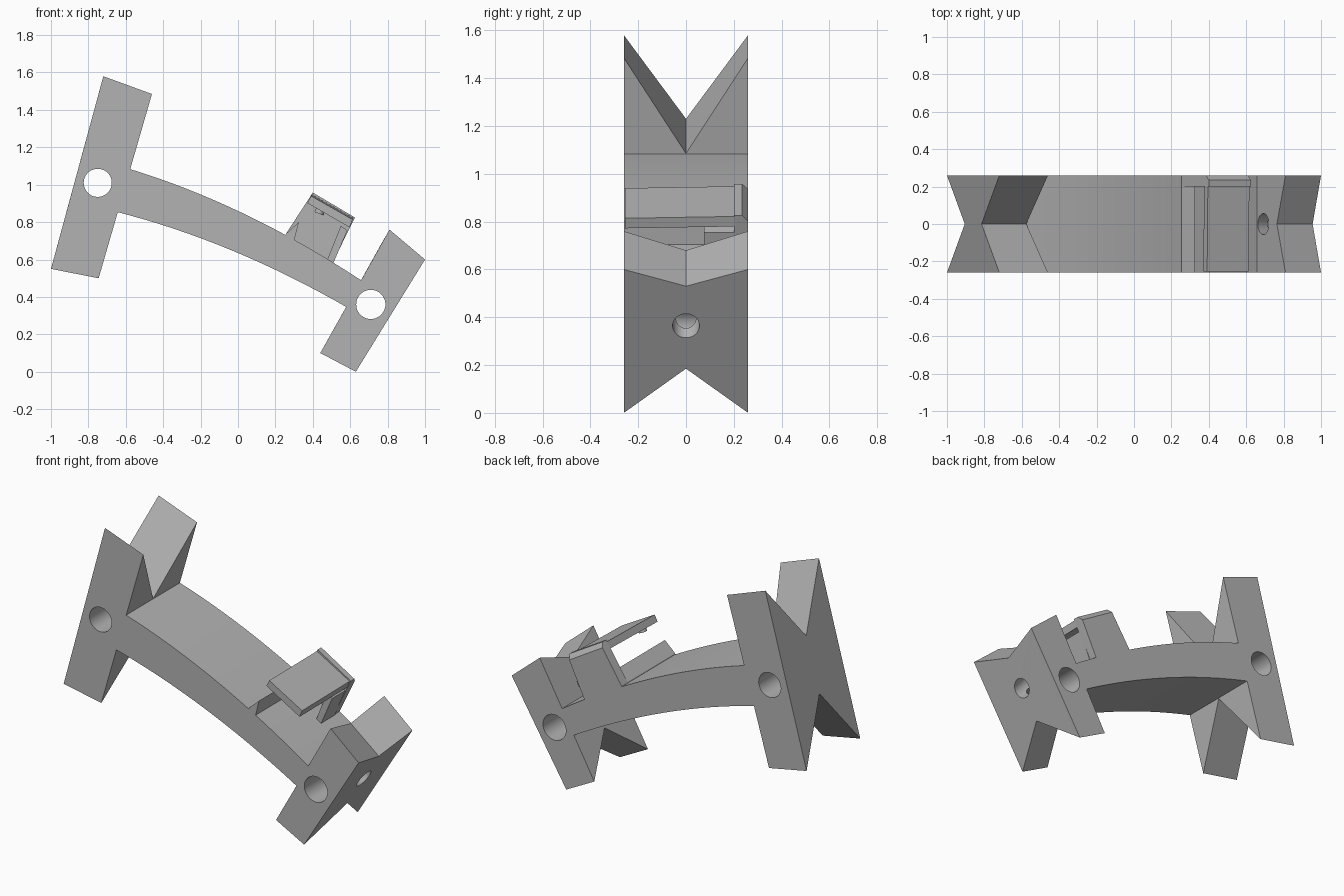
import bpy, bmesh
from mathutils import Vector

if "Cube" in bpy.data.objects:
    bpy.data.objects.remove(bpy.data.objects["Cube"], do_unlink=True)

HALF = 0.26  # half of the model's depth

grey = bpy.data.materials.new("plain grey")
grey.use_nodes = True
colour = (0.45, 0.45, 0.45, 1)
grey.diffuse_color = colour
grey.node_tree.nodes["Principled BSDF"].inputs["Base Color"].default_value = colour


def make_object(name, bm):
    bmesh.ops.recalc_face_normals(bm, faces=bm.faces)
    mesh = bpy.data.meshes.new(name)
    bm.to_mesh(mesh)
    bm.free()
    mesh.materials.append(grey)
    obj = bpy.data.objects.new(name, mesh)
    bpy.context.collection.objects.link(obj)
    return obj


def loft(name, sections):
    """Join side profiles, given as (y, [(x, z), ...]), into one solid."""
    bm = bmesh.new()
    rings = [[bm.verts.new((x, y, z)) for x, z in pts] for y, pts in sections]
    for a, b in zip(rings, rings[1:]):
        for i in range(len(a)):
            j = (i + 1) % len(a)
            bm.faces.new((a[i], a[j], b[j], b[i]))
    bm.faces.new(rings[0])
    bm.faces.new(rings[-1])
    return make_object(name, bm)


def rod(name, start, end, radius, sides=48):
    start, end = Vector(start), Vector(end)
    axis = end - start
    bm = bmesh.new()
    bmesh.ops.create_cone(bm, cap_ends=True, segments=sides, radius1=radius,
                          radius2=radius, depth=axis.length)
    bm.transform(axis.to_track_quat("Z", "Y").to_matrix().to_4x4())
    bmesh.ops.translate(bm, verts=bm.verts, vec=(start + end) / 2)
    return make_object(name, bm)


def drill(obj, start, end, radius):
    cutter = rod("hole_cutter", start, end, radius)
    cutter.hide_render = True
    mod = obj.modifiers.new("hole", "BOOLEAN")
    mod.operation = "DIFFERENCE"
    mod.solver = "EXACT"
    mod.object = cutter
    bpy.context.view_layer.objects.active = obj
    bpy.ops.object.modifier_apply(modifier=mod.name)
    bpy.data.objects.remove(cutter, do_unlink=True)


def notched_block(name, outer, middle):
    return loft(name, [(-HALF, outer), (0, middle), (HALF, outer)])


# End blocks with V notches at top and bottom
tall_block = notched_block(
    "tall_end_block",
    [(-0.72, 1.58), (-0.46, 1.485), (-0.745, 0.5), (-1, 0.55)],
    [(-0.815, 1.23), (-0.576, 1.085), (-0.645, 0.85), (-0.905, 0.9)])
short_block = notched_block(
    "short_end_block",
    [(0.81, 0.76), (1, 0.6), (0.63, 0), (0.44, 0.1)],
    [(0.764, 0.68), (0.955, 0.53), (0.742, 0.185), (0.552, 0.3)])

# Cross holes and the slanting hole through the short block
drill(tall_block, (-0.75, -0.4, 1.01), (-0.75, 0.4, 1.01), 0.075)
drill(short_block, (0.71, -0.4, 0.36), (0.71, 0.4, 0.36), 0.078)
drill(short_block, (0.935, 0, 0.27), (0.61, 0, 0.643), 0.056)


# Bowed bar between the blocks
def bow(a, b, rise, steps=16):
    pts = []
    for i in range(steps + 1):
        t = i / steps
        pts.append((a[0] + (b[0] - a[0]) * t,
                    a[1] + (b[1] - a[1]) * t + 4 * rise * t * (1 - t)))
    return pts


top = bow((-0.585, 1.086), (0.66, 0.488), 0.055)
bottom = bow((-0.65, 0.855), (0.59, 0.34), 0.05)
bar_profile = top + bottom[::-1]
bar = loft("curved_bar", [(-HALF, bar_profile), (HALF, bar_profile)])

# Clip: low ridge, rear wall with a chamfered edge, side web, roof plate and peg
ridge = [(0.25, 0.72), (0.256, 0.737), (0.325, 0.8), (0.3, 0.7)]
loft("clip_ridge", [(-HALF, ridge), (HALF, ridge)])

wall = [(0.256, 0.72), (0.256, 0.737), (0.4, 0.958), (0.625, 0.825), (0.5, 0.57)]
low_wall = [(0.256, 0.72), (0.256, 0.737), (0.385, 0.935), (0.61, 0.8), (0.5, 0.57)]
loft("clip_rear_wall", [(0.2, wall), (0.235, wall), (HALF, low_wall)])

web = [(0.47, 0.58), (0.55, 0.78), (0.585, 0.755), (0.505, 0.57)]
loft("clip_side_web", [(0.076, web), (0.21, web)])

plate = [(0.395, 0.948), (0.617, 0.822), (0.6, 0.78), (0.375, 0.91)]
plate_front = [(x - 0.004, z - 0.008) for x, z in plate]
loft("clip_roof_plate", [(-0.255, plate_front), (0.22, plate)])
rod("clip_peg", (0.45, -0.2, 0.89), (0.433, -0.2, 0.845), 0.025, 24)

# Smooth only the round walls and the bowed surfaces
for obj in bpy.context.scene.objects:
    obj.select_set(obj.type == "MESH")
bpy.context.view_layer.objects.active = bar
bpy.ops.object.shade_smooth_by_angle(angle=0.3)
